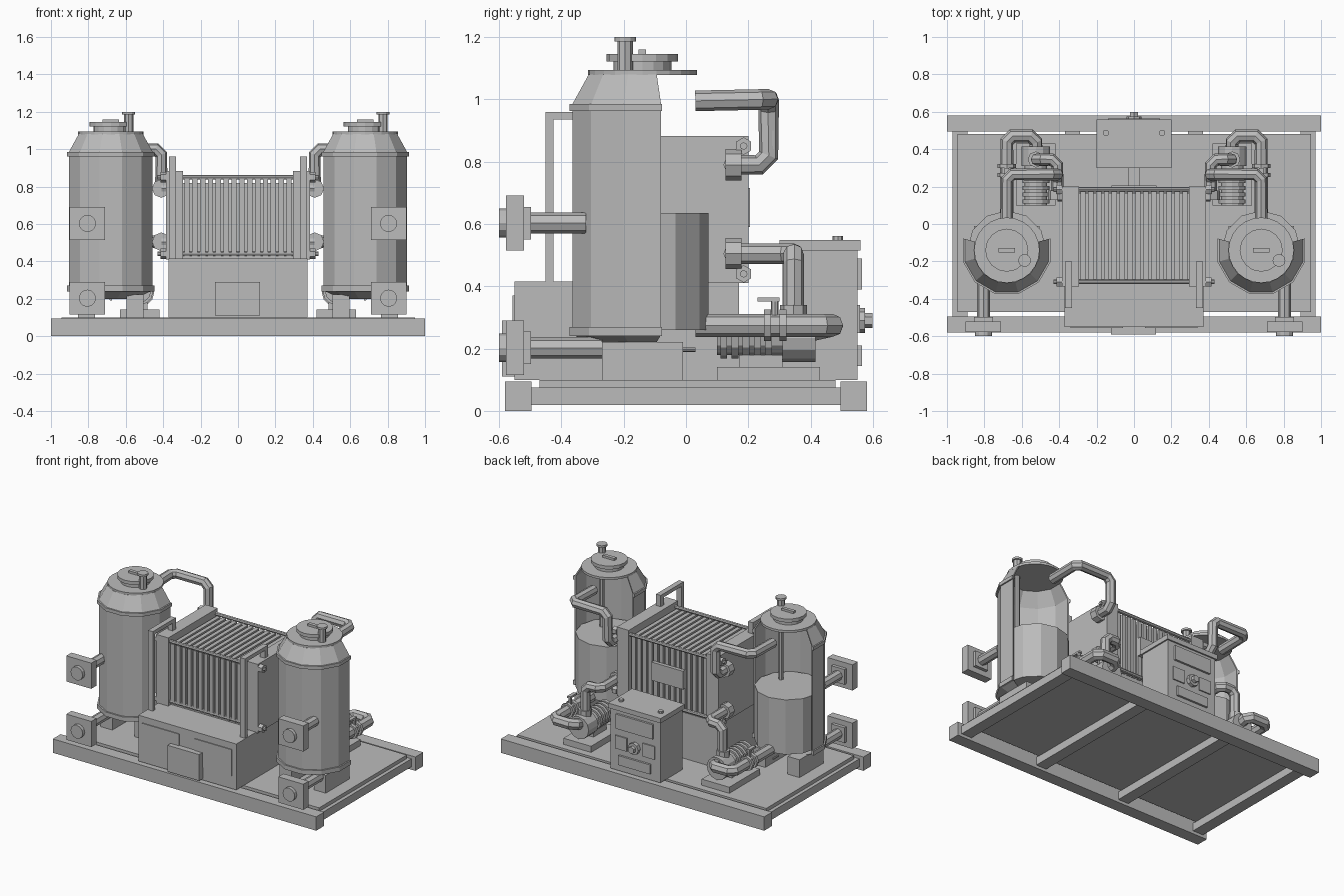
import bpy, bmesh, math
from mathutils import Vector, Matrix

if "Cube" in bpy.data.objects:
    bpy.data.objects.remove(bpy.data.objects["Cube"])

grey = bpy.data.materials.new("painted_grey")
grey.diffuse_color = (0.5, 0.5, 0.5, 1)
grey.use_nodes = True
grey.node_tree.nodes["Principled BSDF"].inputs["Base Color"].default_value = grey.diffuse_color


def add(name, bm):
    bmesh.ops.recalc_face_normals(bm, faces=bm.faces)
    me = bpy.data.meshes.new(name)
    bm.to_mesh(me)
    bm.free()
    me.materials.append(grey)
    ob = bpy.data.objects.new(name, me)
    bpy.context.collection.objects.link(ob)
    return ob


def box(name, x, y, z):
    """Box from (min, max) ranges."""
    bm = bmesh.new()
    size = [abs(r[1] - r[0]) for r in (x, y, z)]
    mid = [(r[0] + r[1]) / 2 for r in (x, y, z)]
    bmesh.ops.create_cube(bm, size=1, matrix=Matrix.Translation(mid) @ Matrix.Diagonal((*size, 1)))
    return add(name, bm)


def rod(name, a, b, r, sides=8, turn=0):
    """Capped cylinder between two points."""
    a, b = Vector(a), Vector(b)
    d = b - a
    rot = Matrix.Identity(4) if abs(d.normalized().z) > 0.99 else d.to_track_quat('Z', 'Y').to_matrix().to_4x4()
    bm = bmesh.new()
    bmesh.ops.create_cone(bm, cap_ends=True, segments=sides, radius1=r, radius2=r, depth=d.length,
                          matrix=Matrix.Translation((a + b) / 2) @ rot @ Matrix.Rotation(turn, 4, 'Z'))
    return add(name, bm)


def pipe(name, pts, r, cut=0.03):
    """Eight-sided pipe with chamfered elbows."""
    pts = [Vector(p) for p in pts]
    path = [pts[0]]
    for p, q, n in zip(pts, pts[1:], pts[2:]):
        path += [q + (p - q).normalized() * cut, q + (n - q).normalized() * cut]
    path.append(pts[-1])
    cu = bpy.data.curves.new(name + "_path", 'CURVE')
    cu.dimensions = '3D'
    cu.bevel_depth, cu.bevel_resolution, cu.use_fill_caps = r, 2, True
    sp = cu.splines.new('POLY')
    sp.points.add(len(path) - 1)
    for sp_pt, v in zip(sp.points, path):
        sp_pt.co = (*v, 1)
    sp.use_smooth = False
    tmp = bpy.data.objects.new(name + "_path", cu)
    bpy.context.collection.objects.link(tmp)
    dg = bpy.context.evaluated_depsgraph_get()
    me = bpy.data.meshes.new_from_object(tmp.evaluated_get(dg))
    bpy.data.objects.remove(tmp)
    me.name = name
    me.materials.clear()
    me.materials.append(grey)
    for p in me.polygons:
        p.use_smooth = False
        p.material_index = 0
    ob = bpy.data.objects.new(name, me)
    bpy.context.collection.objects.link(ob)


def cut_shell(name, cx, cy, outer, thick):
    """Partly open revolved shell: seven of twelve sides, facing the front."""
    prof = outer + [(r - thick, z) for r, z in reversed(outer)]
    bm = bmesh.new()
    rings = []
    for i in range(8):
        a = math.radians(165 + 30 * i)
        rings.append([bm.verts.new((cx + r * math.cos(a), cy + r * math.sin(a), z)) for r, z in prof])
    n = len(prof)
    for p, q in zip(rings, rings[1:]):
        for k in range(n):
            bm.faces.new((p[k], p[(k + 1) % n], q[(k + 1) % n], q[k]))
    m = n // 2
    for ring in (rings[0], rings[-1]):
        for k in range(m - 1):
            bm.faces.new((ring[k], ring[k + 1], ring[n - 2 - k], ring[n - 1 - k]))
    return add(name, bm)


# Skid frame and deck
box("front_beam", (-1, 1), (-0.58, -0.495), (0, 0.095))
box("rear_beam", (-1, 1), (0.495, 0.58), (0, 0.095))
for x in (-0.93, -0.33, 0.33, 0.93):
    box("cross_beam", (x - 0.04, x + 0.04), (-0.5, 0.5), (0.02, 0.075))
box("deck", (-0.945, 0.945), (-0.47, 0.48), (0.073, 0.1))

# Central pedestal with front panels
box("pedestal", (-0.372, 0.372), (-0.55, 0.17), (0.1, 0.415))
box("front_junction_box", (-0.122, 0.118), (-0.59, -0.55), (0.11, 0.29))
for s in (-1, 1):
    x = sorted((s * 0.06, s * 0.34))
    box("pedestal_panel", x, (-0.556, -0.55), (0.19, 0.37))
box("floor_cable_tray", (-0.03, 0.03), (0.16, 0.32), (0.1, 0.12))

# Plate stack
box("stack_core", (-0.3, 0.3), (-0.305, 0.165), (0.415, 0.82))
for i in range(14):
    x = -0.273 + i * 0.042
    box("stack_plate", (x - 0.014, x + 0.014), (-0.32, 0.18), (0.43, 0.84))
for y in (-0.31, 0.185):
    for z in (0.44, 0.85):
        rod("tie_rod", (-0.43, y, z), (0.43, y, z), 0.012)
        for s in (-1, 1):
            rod("tie_nut", (s * 0.385, y, z), (s * 0.415, y, z), 0.028, 6)
box("stack_rear_plate", (-0.12, 0.12), (0.18, 0.205), (0.59, 0.715))

# Control cabinet
box("cabinet", (-0.19, 0.19), (0.31, 0.55), (0.1, 0.52))
box("cabinet_roof", (-0.2, 0.2), (0.3, 0.56), (0.515, 0.548))
box("cabinet_upper_panel", (-0.14, 0.14), (0.55, 0.564), (0.39, 0.49))
box("cabinet_lower_panel", (-0.12, 0.12), (0.55, 0.564), (0.145, 0.21))
for s in (-1, 1):
    rod("roof_button", (s * 0.15, 0.487, 0.54), (s * 0.15, 0.487, 0.562), 0.017)
    x = sorted((s * 0.06, s * 0.15))
    box("cabinet_gauge_plate", x, (0.55, 0.558), (0.25, 0.34))
rod("switch_base", (0, 0.55, 0.29), (0, 0.575, 0.29), 0.04)
rod("switch_knob", (0, 0.57, 0.29), (0, 0.598, 0.29), 0.024, 6)

TY = -0.14                                   # tank centre in y
for s in (-1, 1):
    tx = s * 0.68
    # End plate and bent frame handle
    box("end_plate", sorted((s * 0.295, s * 0.385)), (-0.335, 0.2), (0.41, 0.883))
    hx = (s * 0.35 - 0.018, s * 0.35 + 0.018)
    box("handle_post", hx, (-0.45, -0.425), (0.41, 0.96))
    box("handle_bar", hx, (-0.45, -0.2), (0.935, 0.96))
    box("handle_rear_leg", hx, (-0.235, -0.2), (0.87, 0.96))

    # Open-backed tank
    cut_shell("tank_shell", tx, TY, [(0.13, 0.2), (0.232, 0.245), (0.232, 0.985), (0.178, 1.08)], 0.01)
    for z0, z1 in ((0.24, 0.27), (0.962, 0.985)):
        cut_shell("tank_band", tx, TY, [(0.242, z0), (0.242, z1)], 0.015)
    rod("tank_liquid", (tx, TY, 0.26), (tx, TY, 0.635), 0.212, 12)
    rod("tank_lid", (tx, TY, 1.078), (tx, TY, 1.094), 0.175, 24)
    rod("manhole_neck", (tx, TY, 1.09), (tx, TY, 1.125), 0.093, 16)
    rod("manhole_cap", (tx, TY, 1.122), (tx, TY, 1.145), 0.115, 16)
    box("manhole_handle", (tx - 0.045, tx + 0.045), (TY - 0.012, TY + 0.012), (1.14, 1.16))
    vx, vy = tx + 0.095, -0.195
    rod("dip_tube", (vx, vy, 0.6), (vx, vy, 1.09), 0.016)
    rod("vent_pipe", (vx, vy, 1.09), (vx, vy, 1.19), 0.025)
    rod("vent_cap", (vx, vy, 1.186), (vx, vy, 1.2), 0.034, 12)
    for d in (-0.13, 0.13):
        box("tank_foot", (tx + d - 0.045, tx + d + 0.045), (-0.27, -0.01), (0.1, 0.222))
    rod("tank_drain", (tx, -0.03, 0.197), (tx, 0.03, 0.197), 0.007)

    # Front connection flanges
    px = s * 0.805
    for z, yend in ((0.603, -0.32), (0.203, -0.27)):
        box("connection_plate", (px - 0.095, px + 0.095), (-0.577, -0.52), (z - 0.088, z + 0.088))
        box("connection_backing", (px - 0.05, px + 0.05), (-0.52, -0.498), (z - 0.052, z + 0.052))
        rod("connection_pipe", (px, -0.5, z), (px, yend, z), 0.034)
        rod("connection_stub", (px, -0.6, z), (px, -0.57, z), 0.046, 12)

    # Upper return pipe from tank to stack
    fx = s * 0.41
    pipe("return_pipe", [(tx, 0.03, 0.995), (tx, 0.265, 1.0), (fx, 0.265, 1.0),
                         (fx, 0.265, 0.79), (fx, 0.13, 0.79)], 0.033)
    rod("return_collar", (fx, 0.265, 0.84), (fx, 0.265, 0.9), 0.03, 6)
    # Lower feed pipe from pump to stack
    pipe("feed_pipe", [(fx, 0.13, 0.505), (fx, 0.345, 0.505), (s * 0.52, 0.345, 0.505),
                       (s * 0.52, 0.345, 0.29)], 0.033)
    for z in (0.79, 0.505):
        rod("port_flange", (fx, 0.127, z), (fx, 0.178, z), 0.05)
        rod("port_nozzle", (s * 0.37, 0.15, z), (fx, 0.15, z), 0.03)

    # Pump with ribbed motor
    mx = s * 0.525
    box("pump_base", (mx - 0.105, mx + 0.105), (0.1, 0.43), (0.1, 0.142))
    box("pump_pedestal", (mx - 0.04, mx + 0.04), (0.17, 0.31), (0.14, 0.18))
    rod("motor_body", (mx, 0.1, 0.24), (mx, 0.32, 0.24), 0.06, 12)
    for i in range(5):
        y = 0.11 + i * 0.036
        rod("motor_rib", (mx, y, 0.24), (mx, y + 0.022, 0.24), 0.072, 12)
    rod("pump_volute", (mx, 0.31, 0.235), (mx, 0.415, 0.235), 0.077, 12)
    rod("pump_outlet", (mx, 0.345, 0.28), (mx, 0.345, 0.34), 0.043)

    # Suction pipe with valve
    pipe("suction_pipe", [(tx, 0.03, 0.275), (tx, 0.47, 0.275), (mx, 0.47, 0.275),
                          (mx, 0.38, 0.255)], 0.037)
    for y in (0.25, 0.3):
        rod("suction_flange", (tx, y, 0.275), (tx, y + 0.022, 0.275), 0.05)
    rod("valve_stem", (tx, 0.285, 0.3), (tx, 0.285, 0.36), 0.012)
    box("valve_lever", (tx - 0.012, tx + 0.012), (0.23, 0.3), (0.352, 0.365))
